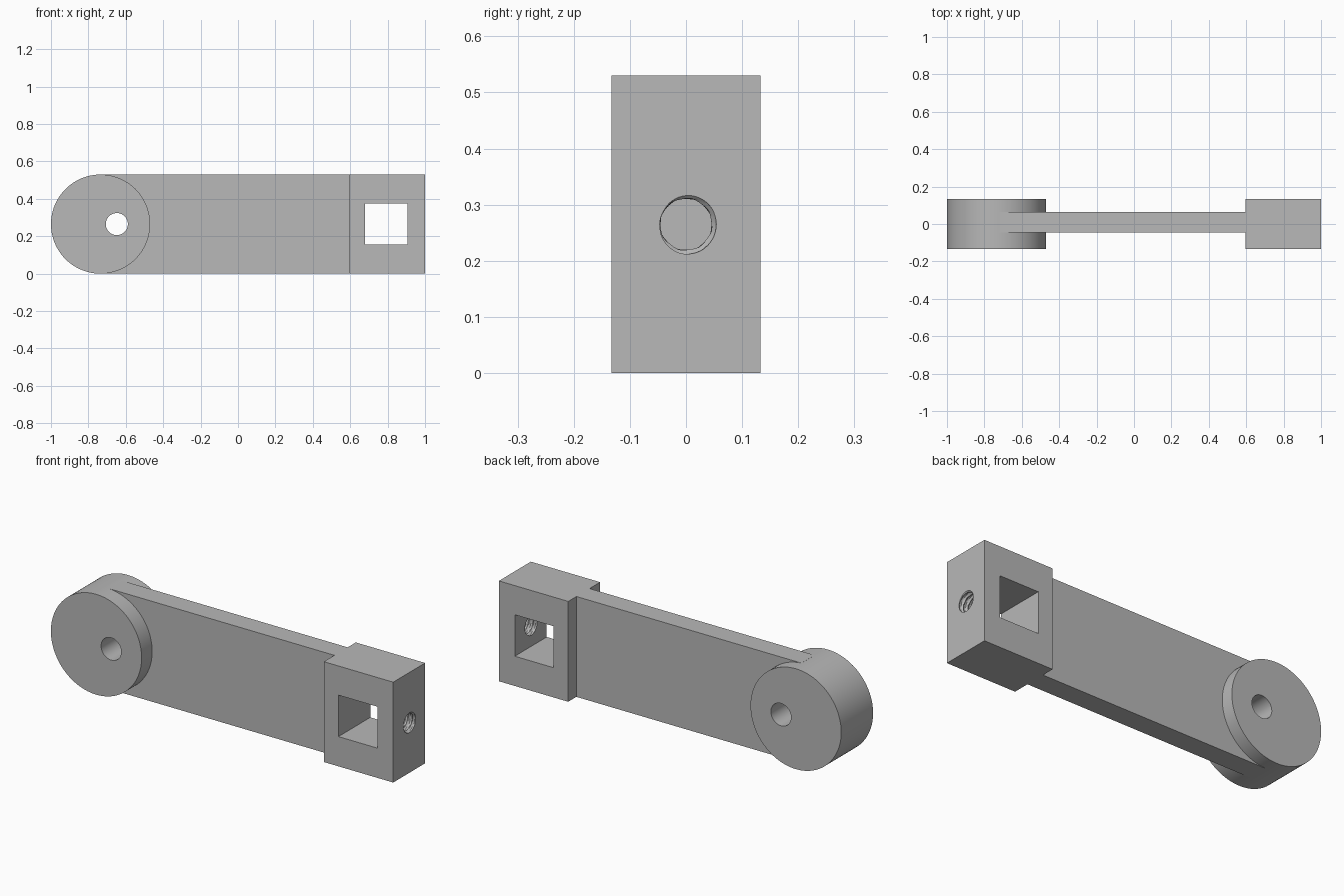
import bpy
import bmesh
from math import pi, cos, sin, radians

cube = bpy.data.objects.get("Cube")
if cube:
    bpy.data.objects.remove(cube, do_unlink=True)

HEIGHT = 0.53
MID = HEIGHT / 2
HALF_DEPTH = 0.133

grey = bpy.data.materials.new("plain grey")
grey.use_nodes = True
colour = (0.48, 0.48, 0.48, 1)
grey.diffuse_color = colour
grey.node_tree.nodes["Principled BSDF"].inputs["Base Color"].default_value = colour


def finish(name, bm):
    bmesh.ops.recalc_face_normals(bm, faces=bm.faces)
    mesh = bpy.data.meshes.new(name)
    bm.to_mesh(mesh)
    bm.free()
    mesh.materials.append(grey)
    obj = bpy.data.objects.new(name, mesh)
    bpy.context.collection.objects.link(obj)
    return obj


def box(name, x, y, z):
    """Box from (min, max) ranges."""
    bm = bmesh.new()
    bmesh.ops.create_cube(bm, size=1)
    for v in bm.verts:
        for i, (low, high) in enumerate((x, y, z)):
            v.co[i] = low if v.co[i] < 0 else high
    return finish(name, bm)


def lathe(name, place, rings, sides=96):
    """Closed tube along an axis: place(t, angle) gives each point."""
    bm = bmesh.new()
    loops = [[bm.verts.new(place(t, 2 * pi * i / sides)) for i in range(sides)]
             for t in rings]
    for a, b in zip(loops, loops[1:]):
        for i in range(sides):
            j = (i + 1) % sides
            bm.faces.new((a[i], a[j], b[j], b[i]))
    bm.faces.new(loops[0])
    bm.faces.new(loops[-1])
    return finish(name, bm)


def disc(name, x, radius, half):
    return lathe(name, lambda t, a: (x + radius * cos(a), t, MID + radius * sin(a)),
                 (-half, half))


def combine(target, other, operation):
    mod = target.modifiers.new("cut", "BOOLEAN")
    mod.operation = operation
    mod.solver = "EXACT"
    mod.object = other
    bpy.context.view_layer.objects.active = target
    bpy.ops.object.modifier_apply(modifier=mod.name)
    bpy.data.objects.remove(other, do_unlink=True)


# Flat arm joined to the round boss and the end block
link = box("link_arm", (-0.72, 0.70), (-0.045, 0.065), (0, HEIGHT))
combine(link, disc("round_boss", -0.735, MID, HALF_DEPTH), "UNION")
combine(link, box("end_block", (0.595, 1), (-HALF_DEPTH, HALF_DEPTH), (0, HEIGHT)), "UNION")

# Pivot hole and square window
combine(link, disc("pivot_hole", -0.648, 0.059, 0.3), "DIFFERENCE")
combine(link, box("window", (0.68, 0.907), (-0.3, 0.3), (0.157, 0.376)), "DIFFERENCE")

# Threaded hole from the end face into the window
PITCH = 0.026


def thread(t, a):
    phase = (t / PITCH - a / (2 * pi)) % 1
    radius = 0.045 + 0.009 * min(1, max(0, 1.6 - 3.2 * abs(phase - 0.5)))
    return (t, radius * cos(a), MID + radius * sin(a))


combine(link, lathe("thread_cutter", thread, [0.86 + 0.0033 * i for i in range(50)], 48),
        "DIFFERENCE")

# Smooth curved walls, sharp rims
bpy.ops.object.select_all(action="DESELECT")
link.select_set(True)
bpy.context.view_layer.objects.active = link
bpy.ops.object.shade_smooth_by_angle(angle=radians(25))
